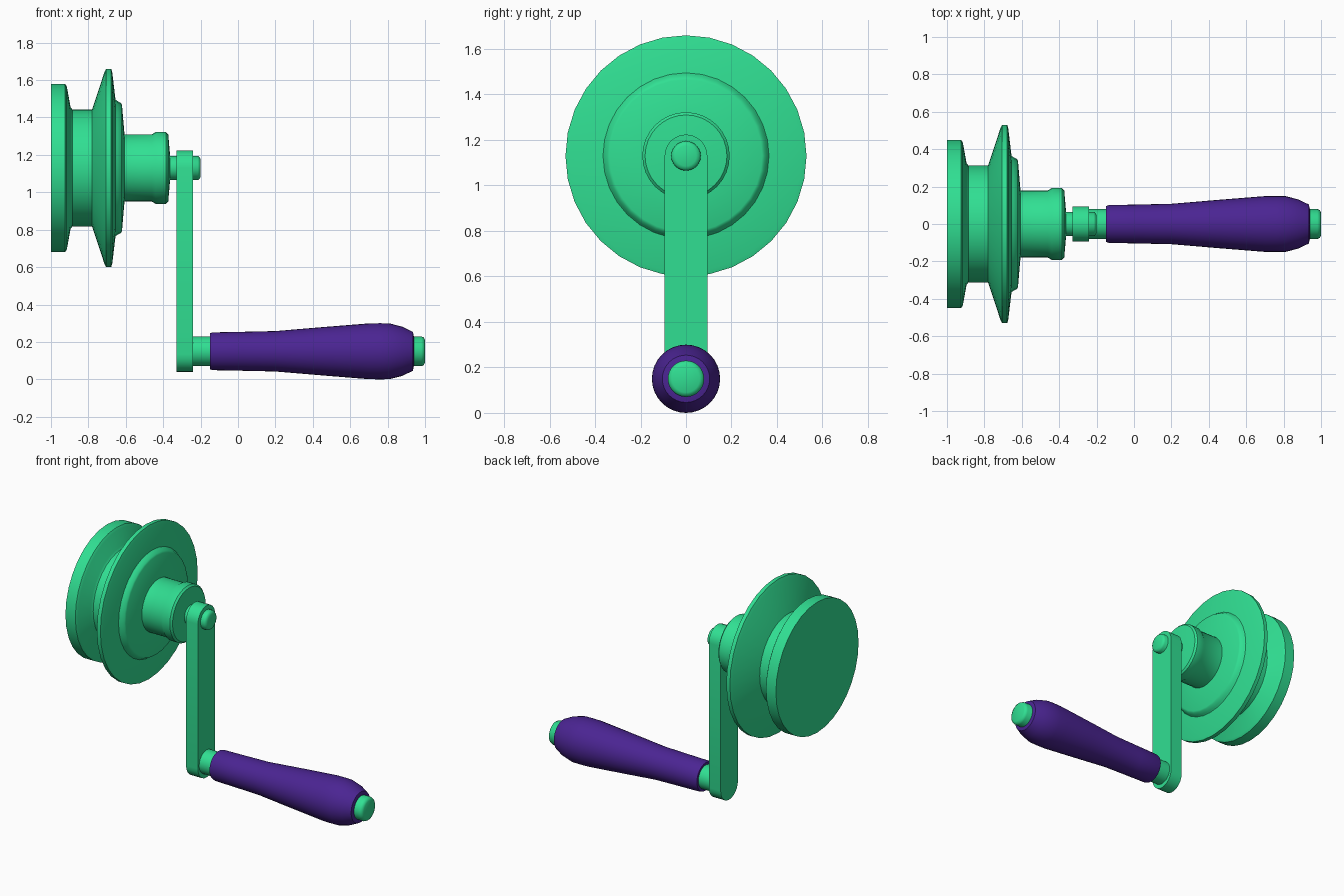
import bpy, bmesh, math

if "Cube" in bpy.data.objects:
    bpy.data.objects.remove(bpy.data.objects["Cube"])


def material(name, color):
    m = bpy.data.materials.new(name)
    m.diffuse_color = color
    m.use_nodes = True
    m.node_tree.nodes["Principled BSDF"].inputs["Base Color"].default_value = m.diffuse_color
    return m


GREEN = material("green_paint", (0.03, 0.74, 0.29, 1))
PURPLE = material("purple_grip", (0.07, 0.018, 0.29, 1))


def finish(name, bm, mat, angle=40):
    bmesh.ops.recalc_face_normals(bm, faces=bm.faces)
    me = bpy.data.meshes.new(name)
    bm.to_mesh(me)
    bm.free()
    me.materials.append(mat)
    ob = bpy.data.objects.new(name, me)
    bpy.context.collection.objects.link(ob)
    bpy.ops.object.select_all(action='DESELECT')
    ob.select_set(True)
    bpy.context.view_layer.objects.active = ob
    bpy.ops.object.shade_smooth_by_angle(angle=math.radians(angle))
    return ob


def lathe_x(name, profile, z, mat, n=32):
    """Turn (x, radius) points about a line parallel to x at height z, capped."""
    bm = bmesh.new()
    rings = []
    for x, r in profile:
        rings.append([bm.verts.new((x, r * math.cos(2 * math.pi * i / n),
                                    z + r * math.sin(2 * math.pi * i / n)))
                      for i in range(n)])
    for a, b in zip(rings, rings[1:]):
        for i in range(n):
            j = (i + 1) % n
            bm.faces.new((a[i], a[j], b[j], b[i]))
    bm.faces.new(rings[0])
    bm.faces.new(rings[-1])
    return finish(name, bm, mat)


AXLE_Z, GRIP_Z = 1.13, 0.15

# Grooved wheel with stepped hub
lathe_x("pulley_wheel", [
    (-1.0, .45), (-.925, .45), (-.915, .435), (-.895, .325), (-.885, .312),
    (-.78, .312), (-.715, .51), (-.705, .53), (-.678, .53), (-.672, .51),
    (-.655, .365), (-.645, .358), (-.625, .347), (-.62, .335),
    (-.607, .18), (-.46, .18), (-.44, .192), (-.385, .192), (-.373, .18),
    (-.363, .065)], AXLE_Z, GREEN)

# Axle through the arm
lathe_x("axle", [(-.38, .065), (-.215, .065), (-.205, .058), (-.20, .045)],
        AXLE_Z, GREEN, 24)

# Crank arm: rounded bar extruded along x
bm = bmesh.new()
R, SEG = .094, 12
outline = []
for zc, start in ((AXLE_Z, 0), (.134, math.pi)):
    for i in range(SEG + 1):
        a = start + math.pi * i / SEG
        outline.append((-.33, R * math.cos(a), zc + R * math.sin(a)))
face = bm.faces.new([bm.verts.new(p) for p in outline])
ext = bmesh.ops.extrude_face_region(bm, geom=[face], use_keep_orig=True)
bmesh.ops.translate(bm, vec=(.09, 0, 0),
                    verts=[v for v in ext["geom"] if isinstance(v, bmesh.types.BMVert)])
finish("crank_arm", bm, GREEN)

# Pin through the grip, visible at both ends
lathe_x("grip_pin", [(-.26, .08), (.98, .08), (.993, .074), (1.0, .06)],
        GRIP_Z, GREEN)

# Turned grip
lathe_x("grip", [
    (-.15, .08), (-.15, .096), (-.135, .101), (.02, .104), (.20, .108),
    (.45, .129), (.70, .149), (.76, .15), (.81, .149), (.88, .131),
    (.935, .104), (.94, .08)], GRIP_Z, PURPLE)
